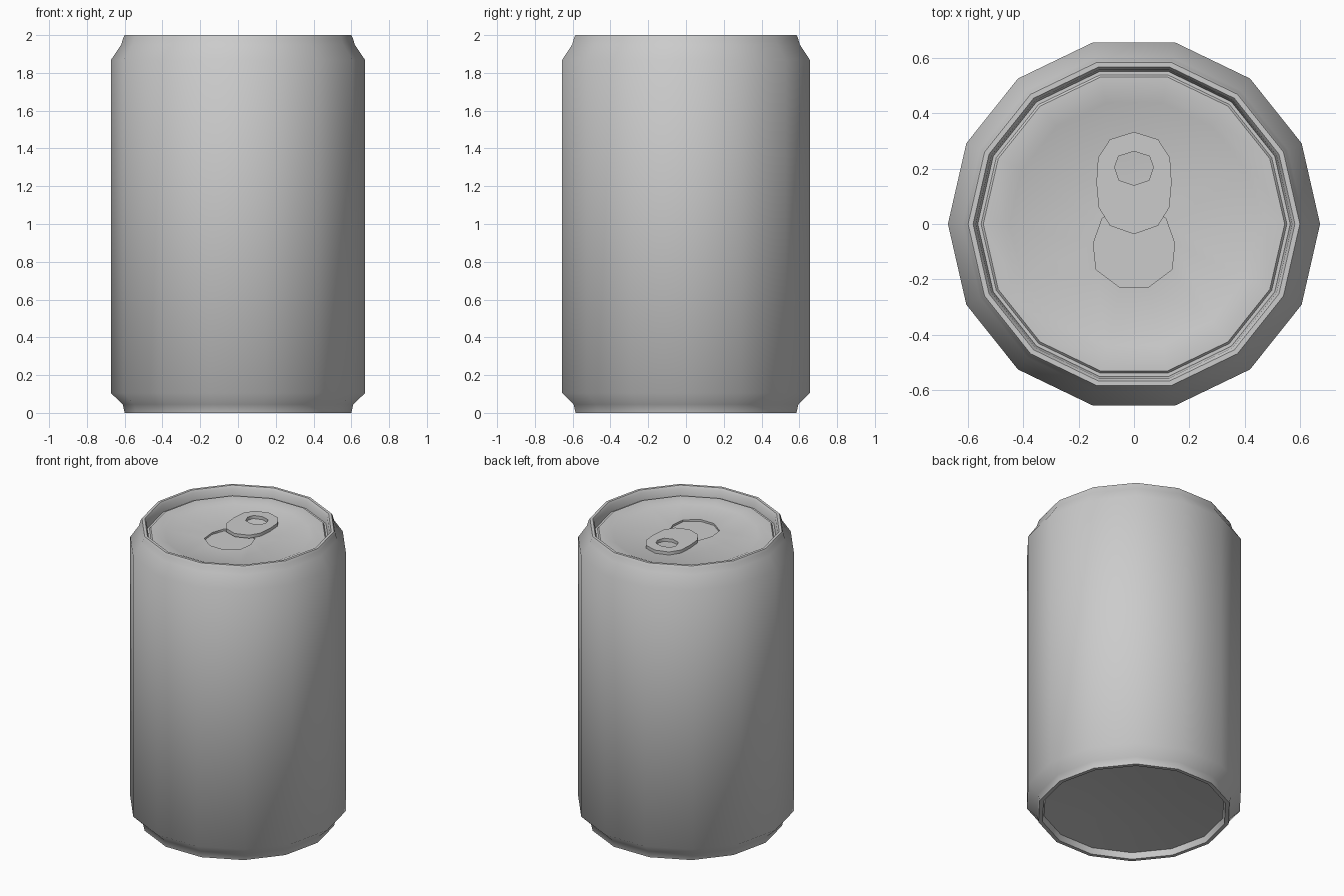
import bpy, bmesh, math

if "Cube" in bpy.data.objects:
    bpy.data.objects.remove(bpy.data.objects["Cube"])

SIDES = 14


def activate(obj):
    bpy.ops.object.select_all(action='DESELECT')
    obj.select_set(True)
    bpy.context.view_layer.objects.active = obj


def lathe(name, profile):
    """Revolve (radius, z) points around z; radius 0 makes a pole."""
    bm = bmesh.new()
    rings = []
    for r, z in profile:
        if r == 0:
            rings.append([bm.verts.new((0, 0, z))] * SIDES)
        else:
            rings.append([bm.verts.new((r * math.cos(2 * math.pi * i / SIDES),
                                        r * math.sin(2 * math.pi * i / SIDES), z))
                          for i in range(SIDES)])
    for a, b in zip(rings, rings[1:]):
        for i in range(SIDES):
            j = (i + 1) % SIDES
            bm.faces.new(list(dict.fromkeys((a[i], a[j], b[j], b[i]))))
    bmesh.ops.recalc_face_normals(bm, faces=bm.faces)
    mesh = bpy.data.meshes.new(name)
    bm.to_mesh(mesh)
    bm.free()
    obj = bpy.data.objects.new(name, mesh)
    bpy.context.collection.objects.link(obj)
    return obj


def mirrored(half):
    """Close a right-hand half outline by mirroring it in x."""
    return half + [(-x, y) for x, y in reversed(half) if x > 0]


def plate(name, outlines, z, half_thickness):
    """Flat plate from closed outlines; inner outlines become holes."""
    curve = bpy.data.curves.new(name, 'CURVE')
    curve.dimensions = '2D'
    curve.fill_mode = 'BOTH'
    curve.extrude = half_thickness
    for pts in outlines:
        spline = curve.splines.new('POLY')
        spline.points.add(len(pts) - 1)
        for p, (x, y) in zip(spline.points, pts):
            p.co = (x, y, 0, 1)
        spline.use_cyclic_u = True
    obj = bpy.data.objects.new(name, curve)
    obj.location.z = z
    bpy.context.collection.objects.link(obj)
    activate(obj)
    bpy.ops.object.convert(target='MESH')
    obj = bpy.context.view_layer.objects.active
    bm = bmesh.new()
    bm.from_mesh(obj.data)
    bmesh.ops.remove_doubles(bm, verts=bm.verts, dist=0.0005)
    bmesh.ops.recalc_face_normals(bm, faces=bm.faces)
    bm.to_mesh(obj.data)
    bm.free()
    return obj


# Can body: domed base, foot rim, wall, neck, top rim and sunken lid
can = lathe("can_body", [
    (0, 0.075), (0.30, 0.065), (0.565, 0.04), (0.575, 0.0),
    (0.60, 0.0), (0.61, 0.045), (0.673, 0.105), (0.673, 1.868),
    (0.618, 1.95), (0.608, 1.985), (0.60, 2.0), (0.582, 2.0),
    (0.572, 1.985), (0.565, 1.935), (0.553, 1.935), (0.545, 1.945),
    (0.475, 1.945), (0.45, 1.935), (0, 1.935)])

# Shallow scored mouth panel pressed into the lid
cutter = plate("mouth_cutter", [mirrored([
    (0.05, -0.23), (0.137, -0.165), (0.147, -0.07),
    (0.115, 0.02), (0.05, 0.06)])], 1.94, 0.018)
cutter.hide_render = True
cut = can.modifiers.new("mouth", 'BOOLEAN')
cut.object = cutter
cut.operation = 'DIFFERENCE'
cut.solver = 'EXACT'
activate(can)
bpy.ops.object.modifier_apply(modifier=cut.name)
bpy.data.objects.remove(cutter)
activate(can)
bpy.ops.object.shade_smooth_by_angle(angle=math.radians(46))

# Pull tab with finger hole
plate("pull_tab", [
    mirrored([(0, 0.333), (0.087, 0.306), (0.13, 0.24), (0.136, 0.15),
              (0.128, 0.06), (0.087, -0.006), (0, -0.037)]),
    mirrored([(0, 0.263), (0.056, 0.245), (0.07, 0.205),
              (0.054, 0.158), (0, 0.14)])], 1.945, 0.011)
